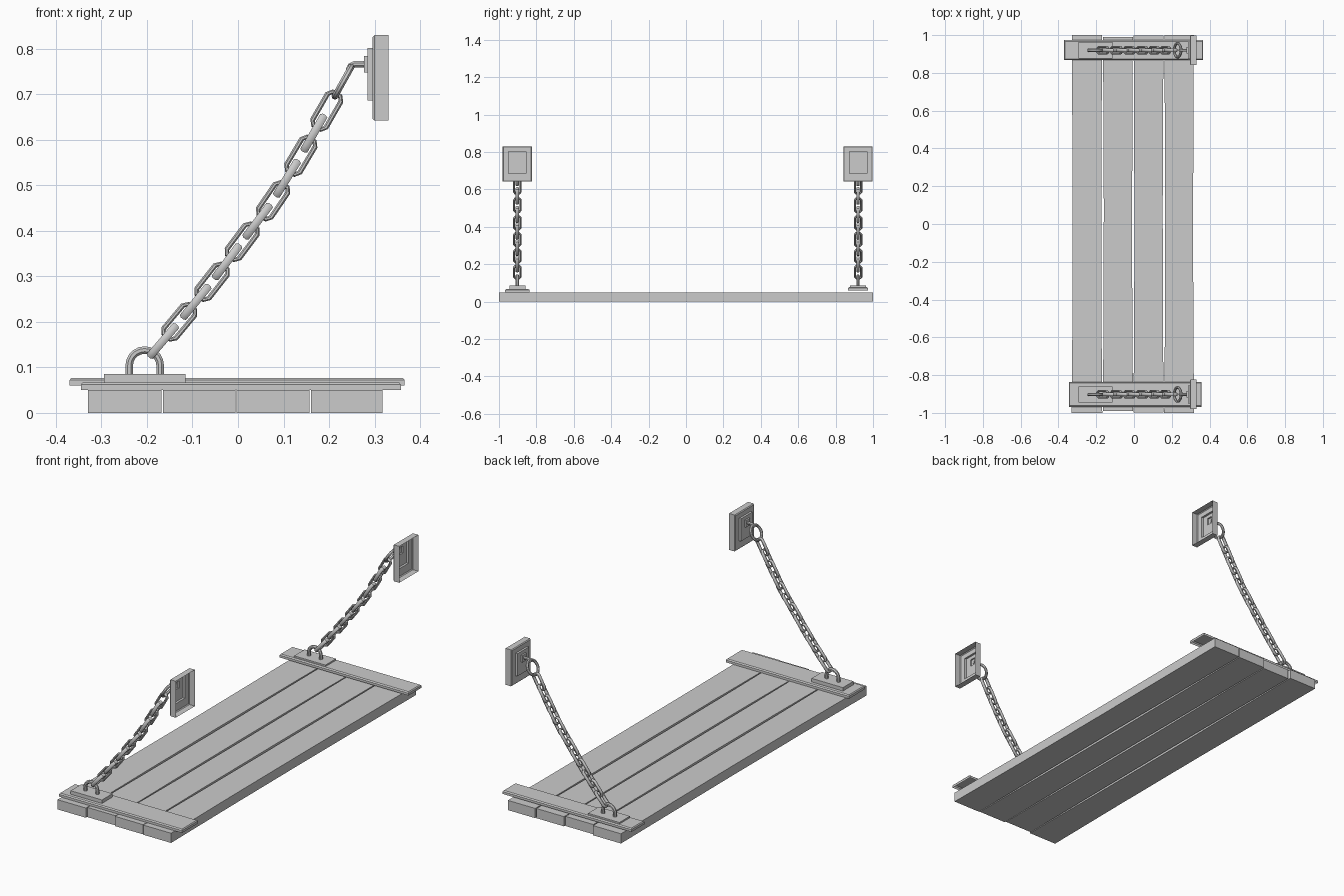
import bpy, bmesh, math
from mathutils import Vector

if "Cube" in bpy.data.objects:
    bpy.data.objects.remove(bpy.data.objects["Cube"])

Y_AXIS = Vector((0, 1, 0))


def finish(name, bm, angle=35):
    bmesh.ops.recalc_face_normals(bm, faces=bm.faces)
    me = bpy.data.meshes.new(name)
    bm.to_mesh(me)
    bm.free()
    ob = bpy.data.objects.new(name, me)
    bpy.context.collection.objects.link(ob)
    bpy.context.view_layer.objects.active = ob
    ob.select_set(True)
    bpy.ops.object.shade_smooth_by_angle(angle=math.radians(angle))
    ob.select_set(False)
    return ob


def loft(bm, rings, closed=False, caps=(True, True)):
    """Skin a list of point rings."""
    vs = [[bm.verts.new(p) for p in r] for r in rings]
    n = len(vs[0])
    for i in range(len(vs) if closed else len(vs) - 1):
        a, b = vs[i], vs[(i + 1) % len(vs)]
        for j in range(n):
            k = (j + 1) % n
            bm.faces.new((a[j], a[k], b[k], b[j]))
    if not closed:
        if caps[0]:
            bm.faces.new(vs[0][::-1])
        if caps[1]:
            bm.faces.new(vs[-1])


def sweep(bm, pts, normal, ra, rb, sides=8, closed=False):
    """Sweep an ellipse along a planar path; ra lies in the plane, rb across it."""
    n = len(pts)
    rings = []
    for i, p in enumerate(pts):
        nxt = pts[(i + 1) % n] if closed or i < n - 1 else p
        prv = pts[i - 1] if closed or i > 0 else p
        side = (nxt - prv).normalized().cross(normal)
        rings.append([p + side * ra * math.cos(t) + normal * rb * math.sin(t)
                      for t in [2 * math.pi * (k + .5) / sides for k in range(sides)]])
    loft(bm, rings, closed)


def rect_z(x0, x1, y0, y1, z):
    return [Vector(v) for v in ((x0, y0, z), (x1, y0, z), (x1, y1, z), (x0, y1, z))]


def rect_x(x, yc, h, z0, z1):
    return [Vector(v) for v in ((x, yc - h, z0), (x, yc + h, z0), (x, yc + h, z1), (x, yc - h, z1))]


# Deck planks, slightly waisted along their length
for i, (x0, x1) in enumerate([(-.33, -.168), (-.165, -.005), (-.003, .157), (.16, .318)]):
    bm = bmesh.new()
    end = (1.0, .99, .997, 1.0)[i]
    rings = []
    for t, w in ((-1, 0), (-.5, .004), (.1, .005), (.6, .003), (1, .001)):
        y = t * end
        rings.append([Vector(v) for v in ((x0 + w, y, 0), (x1 - w, y, 0),
                                          (x1 - w, y, .05), (x0 + w, y, .05))])
    loft(bm, rings)
    finish(f"plank_{i + 1}", bm)

# Centres of the chain links, read along the slight sag
flat = [Vector(p) for p in ((-.129, 0, .200), (-.057, 0, .288), (.009, 0, .376),
                            (.077, 0, .466), (.138, 0, .565), (.195, 0, .664))]
centres = [Vector((-.165, 0, .158))]
for i, c in enumerate(flat):
    centres.append(c)
    if i < 5:
        centres.append((c + flat[i + 1]) / 2)
link_shape = [(.017, -.033), (.017, .033), (.010, .042), (-.010, .042),
              (-.017, .033), (-.017, -.033), (-.010, -.042), (.010, -.042)]

# Each end: batten, shackle, chain and wall bracket
for label, yc, x0, x1, zb, half in (("front", -.902, -.345, .358, .05, .066),
                                    ("back", .92, -.37, .366, .06, .053)):
    off = Vector((0, yc, 0))

    # Batten, open underneath
    bm = bmesh.new()
    loft(bm, [rect_z(x0, x1, yc - half, yc + half, zb),
              rect_z(x0, x1, yc - half, yc + half, zb + .012),
              rect_z(x0 + .004, x1 - .004, yc - half + .006, yc + half - .006, zb + .017)],
         caps=(False, True))
    finish(f"{label}_batten", bm)

    # Shackle base
    bm = bmesh.new()
    loft(bm, [rect_z(-.294, -.115, yc - .043, yc + .043, z) for z in (.065, .085)],
         caps=(False, True))
    finish(f"{label}_shackle_base", bm)

    # U-shaped shackle
    bm = bmesh.new()
    arc = [Vector((-.205 + .034 * math.cos(a), yc, .104 + .034 * math.sin(a)))
           for a in [math.pi * k / 10 for k in range(11)]]
    path = [Vector((-.171, yc, .08))] + arc + [Vector((-.239, yc, .08))]
    sweep(bm, path, Y_AXIS, .009, .009)
    finish(f"{label}_shackle", bm)

    # Chain with alternating links
    bm = bmesh.new()
    for i, c in enumerate(centres):
        d = (centres[min(i + 1, 11)] - centres[max(i - 1, 0)]).normalized()
        across = d.cross(Y_AXIS)
        u, n = (across, Y_AXIS) if i % 2 else (Y_AXIS, across)
        sweep(bm, [c + off + u * a + d * b for a, b in link_shape], n, .006, .0095, closed=True)
    finish(f"{label}_chain", bm)

    # Ring joining the chain to the bracket
    bm = bmesh.new()
    d = Vector((.042, 0, .075)).normalized()
    c = Vector((.231, yc, .728))
    ring = [c + (d * math.cos(a) + Y_AXIS * math.sin(a)) * .037
            for a in [2 * math.pi * k / 20 for k in range(20)]]
    sweep(bm, ring, d.cross(Y_AXIS), .0075, .0075, closed=True)
    finish(f"{label}_ring", bm)

    # Stepped wall bracket, hollow at the back
    bm = bmesh.new()
    loft(bm, [rect_x(.331, yc, .078, .642, .83), rect_x(.300, yc, .078, .642, .83),
              rect_x(.296, yc, .074, .646, .826),
              rect_x(.296, yc, .047, .686, .802), rect_x(.285, yc, .047, .686, .802),
              rect_x(.285, yc, .017, .748, .784), rect_x(.277, yc, .017, .748, .784)],
         caps=(False, True))
    finish(f"{label}_wall_bracket", bm)

    # Short hook from the bracket into the ring
    bm = bmesh.new()
    sweep(bm, [Vector((x, yc, z)) for x, z in ((.28, .766), (.256, .766), (.248, .762), (.243, .752))],
          Y_AXIS, .008, .008)
    finish(f"{label}_hook", bm)
